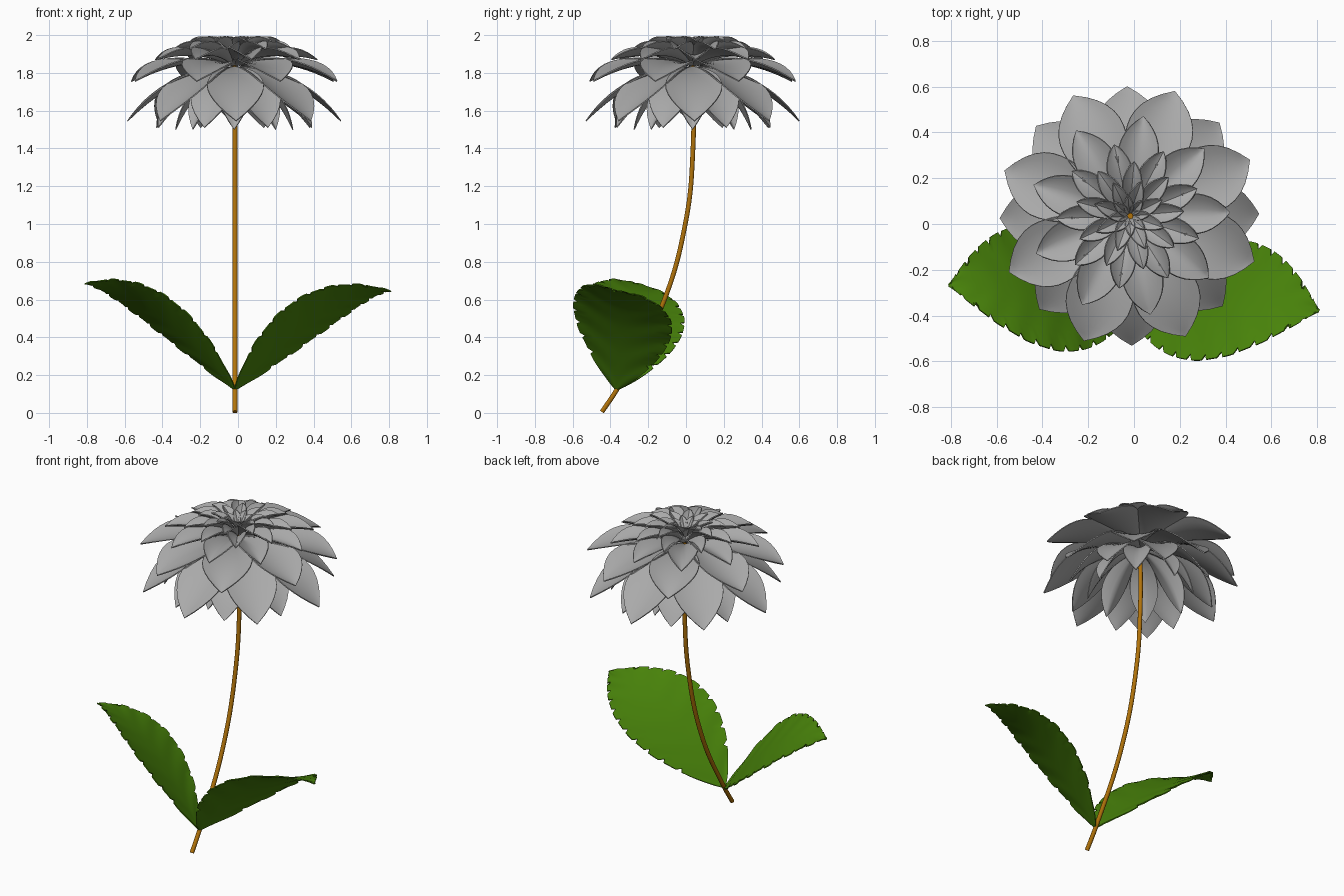
import bpy, bmesh, math
from mathutils import Vector, Matrix

cube = bpy.data.objects.get("Cube")
if cube:
    bpy.data.objects.remove(cube, do_unlink=True)


def material(name, rgb):
    m = bpy.data.materials.new(name)
    m.use_nodes = True
    m.diffuse_color = (*rgb, 1)
    m.node_tree.nodes["Principled BSDF"].inputs["Base Color"].default_value = (*rgb, 1)
    return m


GREY = material("petal grey", (0.40, 0.40, 0.40))
GREEN = material("leaf green", (0.065, 0.225, 0.003))
BROWN = material("stem brown", (0.44, 0.17, 0.003))


def bezier(p, t):
    """Quadratic curve through three control points, with its tangent."""
    a, b, c = (Vector(q) for q in p)
    pos = a * (1 - t) ** 2 + b * 2 * t * (1 - t) + c * t * t
    return pos, ((b - a) * (1 - t) + (c - b) * t).normalized()


def add_sheet(bm, rows):
    """Skin a grid of points."""
    grid = [[bm.verts.new(p) for p in row] for row in rows]
    for r0, r1 in zip(grid, grid[1:]):
        for i in range(len(r0) - 1):
            bm.faces.new((r0[i], r0[i + 1], r1[i + 1], r1[i]))


def finish(bm, name, mat, thickness):
    """Turn sheets into a thin, smooth shaded solid."""
    bmesh.ops.remove_doubles(bm, verts=bm.verts, dist=0.0005)
    bmesh.ops.recalc_face_normals(bm, faces=bm.faces)
    mesh = bpy.data.meshes.new(name)
    bm.to_mesh(mesh)
    bm.free()
    mesh.materials.append(mat)
    obj = bpy.data.objects.new(name, mesh)
    bpy.context.collection.objects.link(obj)
    bpy.ops.object.select_all(action='DESELECT')
    obj.select_set(True)
    bpy.context.view_layer.objects.active = obj
    solid = obj.modifiers.new("thickness", 'SOLIDIFY')
    solid.thickness = thickness
    solid.offset = 0
    bpy.ops.object.modifier_apply(modifier=solid.name)
    bpy.ops.object.shade_smooth_by_angle(angle=math.radians(35))


# Flower head: rings of pointed petals
CENTRE = Vector((-0.02, 0.035, 0))


def petal_width(t):
    if t < 0.6:
        return 0.12 + 0.88 * math.sin(math.pi / 2 * t / 0.6) ** 1.2
    u = (t - 0.6) / 0.4
    return 1 - u ** 2


def petal_ring(name, count, phase, profile, half, cup, crease=0.0):
    """profile holds (radius, height) control points of the petal midline."""
    bm = bmesh.new()
    path = [(r, 0, z) for r, z in profile]
    for k in range(count):
        turn = Matrix.Rotation(math.radians(phase) + math.tau * k / count, 4, 'Z')
        rows = []
        for j in range(15):
            t = j / 14
            pos, tan = bezier(path, t)
            up = Vector((-tan.z, 0, tan.x))
            w = petal_width(t)
            row = []
            for i in range(9):
                s = i / 4 - 1
                lift = (cup * s * s + crease * abs(s)) * w
                p = pos + Vector((0, s * w * half, 0)) + up * lift
                row.append(CENTRE + turn @ p)
            rows.append(row)
        add_sheet(bm, rows)
    finish(bm, name, GREY, 0.006)


petal_ring("hanging_inner_petals", 8, 0, [(0.03, 1.80), (0.20, 1.74), (0.31, 1.50)], 0.08, 0.01, 0.02)
petal_ring("hanging_outer_petals", 8, 24, [(0.03, 1.81), (0.28, 1.77), (0.44, 1.51)], 0.12, 0.02)
petal_ring("lower_petals", 8, 1, [(0.03, 1.83), (0.32, 1.79), (0.565, 1.545)], 0.15, 0.025)
petal_ring("wide_petals", 8, 25, [(0.03, 1.84), (0.34, 1.885), (0.58, 1.755)], 0.145, 0.035)
petal_ring("middle_petals", 9, 2, [(0.03, 1.85), (0.24, 1.925), (0.44, 1.87)], 0.088, 0.03, 0.012)
petal_ring("upper_petals", 9, 22, [(0.02, 1.86), (0.18, 1.95), (0.32, 1.925)], 0.055, 0.02, 0.02)
petal_ring("crown_petals", 9, 5, [(0.02, 1.87), (0.13, 1.97), (0.24, 1.97)], 0.042, 0.015, 0.018)
petal_ring("inner_petals", 8, 26, [(0.015, 1.87), (0.07, 1.96), (0.16, 1.99)], 0.033, 0.008, 0.014)
petal_ring("heart_petals", 8, 4, [(0.012, 1.88), (0.035, 1.95), (0.09, 1.985)], 0.022, 0.003, 0.01)

# Stem: a bent round tube
curve = bpy.data.curves.new("stem", 'CURVE')
curve.dimensions = '3D'
curve.bevel_depth = 0.013
curve.bevel_resolution = 3
curve.use_fill_caps = True
spline = curve.splines.new('BEZIER')
points = [(-0.445, 0.005), (-0.365, 0.125), (-0.13, 0.56), (0.0, 1.02), (0.037, 1.4), (0.035, 1.93)]
spline.bezier_points.add(len(points) - 1)
for bp, (y, z) in zip(spline.bezier_points, points):
    bp.co = (-0.016, y, z)
    bp.handle_left_type = bp.handle_right_type = 'AUTO'
curve.materials.append(BROWN)
stem = bpy.data.objects.new("stem", curve)
bpy.context.collection.objects.link(stem)

# Leaves: arched, tilted blades with notched edges
BASE = Vector((-0.016, -0.37, 0.12))
ACROSS = Vector((0.33, 0.92, -0.24)).normalized()
TEETH, STEPS = 13, 6


def leaf(name, side, turn, tip):
    bm = bmesh.new()
    rows = []
    midrib = [(0, 0, 0), (0.50, 0.06, 0.565), tip]
    spin = Matrix.Rotation(math.radians(turn), 4, 'Z')
    for j in range(TEETH * STEPS + 1):
        t = j / (TEETH * STEPS)
        pos, tan = bezier(midrib, t)
        up = tan.cross(ACROSS).normalized()
        outline = math.sin(math.pi * t ** 0.82)
        half = max(0.285 * outline, 0.004)
        notch = 0.025 if j % STEPS == 0 and 0.1 < t < 0.97 else 0
        row = []
        for i in range(-6, 7):
            s = i / 6
            reach = s * max(half - (notch if abs(i) == 6 else 0), 0.004)
            ripple = 0.003 * math.sin(t * 40 - abs(s) * 6) * abs(s)
            p = pos + ACROSS * reach + up * (ripple + 0.02 * s * s * outline)
            row.append(BASE + spin @ Vector((p.x * side, p.y, p.z)))
        rows.append(row)
    add_sheet(bm, rows)
    finish(bm, name, GREEN, 0.006)


leaf("left_leaf", 1, 0, (0.825, -0.01, 0.525))
leaf("right_leaf", -1, -8, (0.80, -0.01, 0.565))
